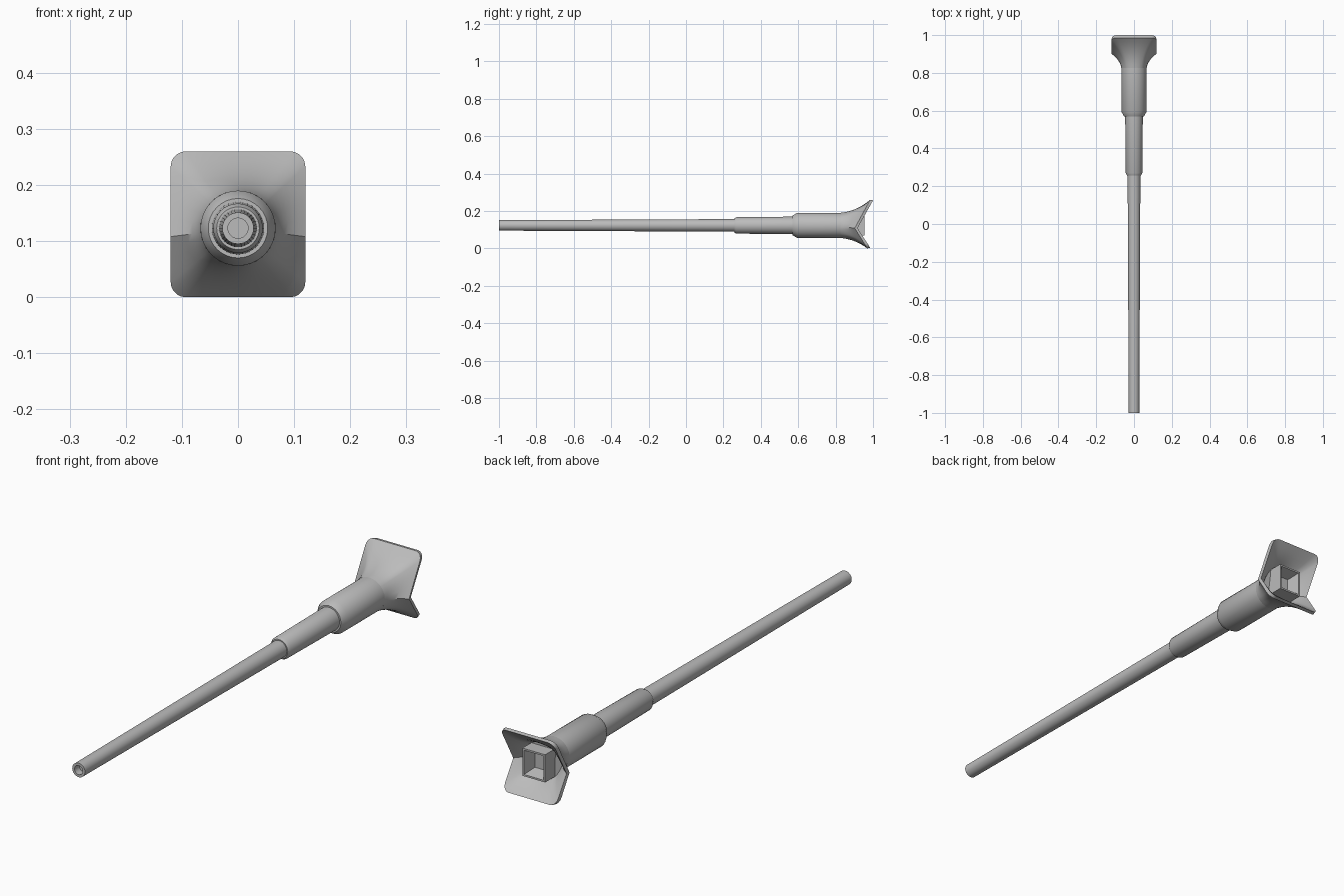
import bpy, bmesh, math

if "Cube" in bpy.data.objects:
    bpy.data.objects.remove(bpy.data.objects["Cube"])

AXIS_Z = 0.123
SEG = 32

steel = bpy.data.materials.new("steel grey")
steel.diffuse_color = (0.5, 0.5, 0.5, 1)
steel.use_nodes = True
steel.node_tree.nodes["Principled BSDF"].inputs["Base Color"].default_value = steel.diffuse_color


def make_object(name, bm, smooth=True):
    bmesh.ops.recalc_face_normals(bm, faces=bm.faces)
    mesh = bpy.data.meshes.new(name)
    bm.to_mesh(mesh)
    bm.free()
    mesh.materials.append(steel)
    obj = bpy.data.objects.new(name, mesh)
    bpy.context.collection.objects.link(obj)
    if smooth:
        bpy.ops.object.select_all(action='DESELECT')
        obj.select_set(True)
        bpy.context.view_layer.objects.active = obj
        bpy.ops.object.shade_smooth_by_angle(angle=math.radians(32))
    return obj


def loft(name, rings, smooth=True):
    """Skin a list of equal-length rings and cap both ends."""
    bm = bmesh.new()
    loops = [[bm.verts.new(p) for p in ring] for ring in rings]
    for a, b in zip(loops, loops[1:]):
        for i in range(len(a)):
            j = (i + 1) % len(a)
            bm.faces.new((a[i], a[j], b[j], b[i]))
    bm.faces.new(loops[0])
    bm.faces.new(loops[-1])
    return make_object(name, bm, smooth)


def circle(y, r):
    angles = [2 * math.pi * i / SEG for i in range(SEG)]
    return [(r * math.cos(a), y, AXIS_Z + r * math.sin(a)) for a in angles]


def turned(name, profile):
    return loft(name, [circle(y, r) for y, r in profile])


# Tapered tube with a recessed muzzle
turned("barrel", [(-0.97, 0.018), (-1.0, 0.018), (-1.0, 0.028),
                  (-0.33, 0.031), (0.30, 0.034)])

# Two stepped sleeves with chamfered front lips
turned("front_sleeve", [(0.258, 0.033), (0.258, 0.038), (0.27, 0.044), (0.60, 0.047)])
turned("rear_sleeve", [(0.57, 0.046), (0.57, 0.053), (0.595, 0.067), (0.835, 0.067)])

# Flared shield: round neck spreading to a folded, rounded rectangle
HALF_W, TOP, CORNER, FOLD_Z = 0.12, 0.26, 0.027, 0.108


def rounded_rectangle():
    pts = []
    w, lo, hi = HALF_W - CORNER, CORNER, TOP - CORNER
    corners = [(w, hi, 0), (-w, hi, 90), (-w, lo, 180), (w, lo, 270)]
    for k, (cx, cz, start) in enumerate(corners):
        for s in range(6):
            a = math.radians(start + 18 * s)
            pts.append((cx + CORNER * math.cos(a), cz + CORNER * math.sin(a)))
        x0, z0 = pts[-1]
        if k % 2 == 0:          # top and bottom edges
            pts += [(x0 * (1 - s / 4), z0) for s in (1, 2, 3, 4, 5, 6, 7)]
        else:                   # side edges, with a vertex on the fold
            zs = [lo + (FOLD_Z - lo) * s / 4 for s in (1, 2, 3, 4)]
            zs += [FOLD_Z + (hi - FOLD_Z) * s / 4 for s in (1, 2, 3)]
            pts += [(x0, z) for z in (zs[::-1] if k == 1 else zs)]
    return pts


def fold_y(z):
    if z > FOLD_Z:
        return 0.917 + 0.083 * (z - FOLD_Z) / (TOP - FOLD_Z)
    return 0.917 + 0.068 * (FOLD_Z - z) / FOLD_Z


OUTLINE = rounded_rectangle()


def flare_ring(t, neck_r, shift, scale=1.0):
    ring = []
    f = 0.25 * t + 0.75 * t ** 2.2
    for x, z in OUTLINE:
        a = math.atan2(z - AXIS_Z, x)
        cx, cz = neck_r * math.cos(a), AXIS_Z + neck_r * math.sin(a)
        ex, ez = x * scale, 0.13 + (z - 0.13) * scale
        y = 0.825 + (fold_y(z) - 0.015 - 0.825) * t + shift
        ring.append((cx + (ex - cx) * f, y, cz + (ez - cz) * f))
    return ring


outer = [flare_ring(s / 8, 0.067, 0) for s in range(9)]
inner = [flare_ring(s / 8, 0.055, 0.015, 0.975) for s in range(8, 2, -1)]
loft("flared_shield", outer + inner)


# Hollow square socket behind the shield
def square(y, half, z_half):
    zc = 0.125
    return [(sx * half, y, zc + sz * z_half)
            for sx, sz in ((1, 1), (-1, 1), (-1, -1), (1, -1))]


loft("rear_socket", [square(0.87, 0.05, 0.055), square(0.955, 0.05, 0.055),
                     square(0.955, 0.043, 0.048), square(0.905, 0.03, 0.035)],
     smooth=False)
